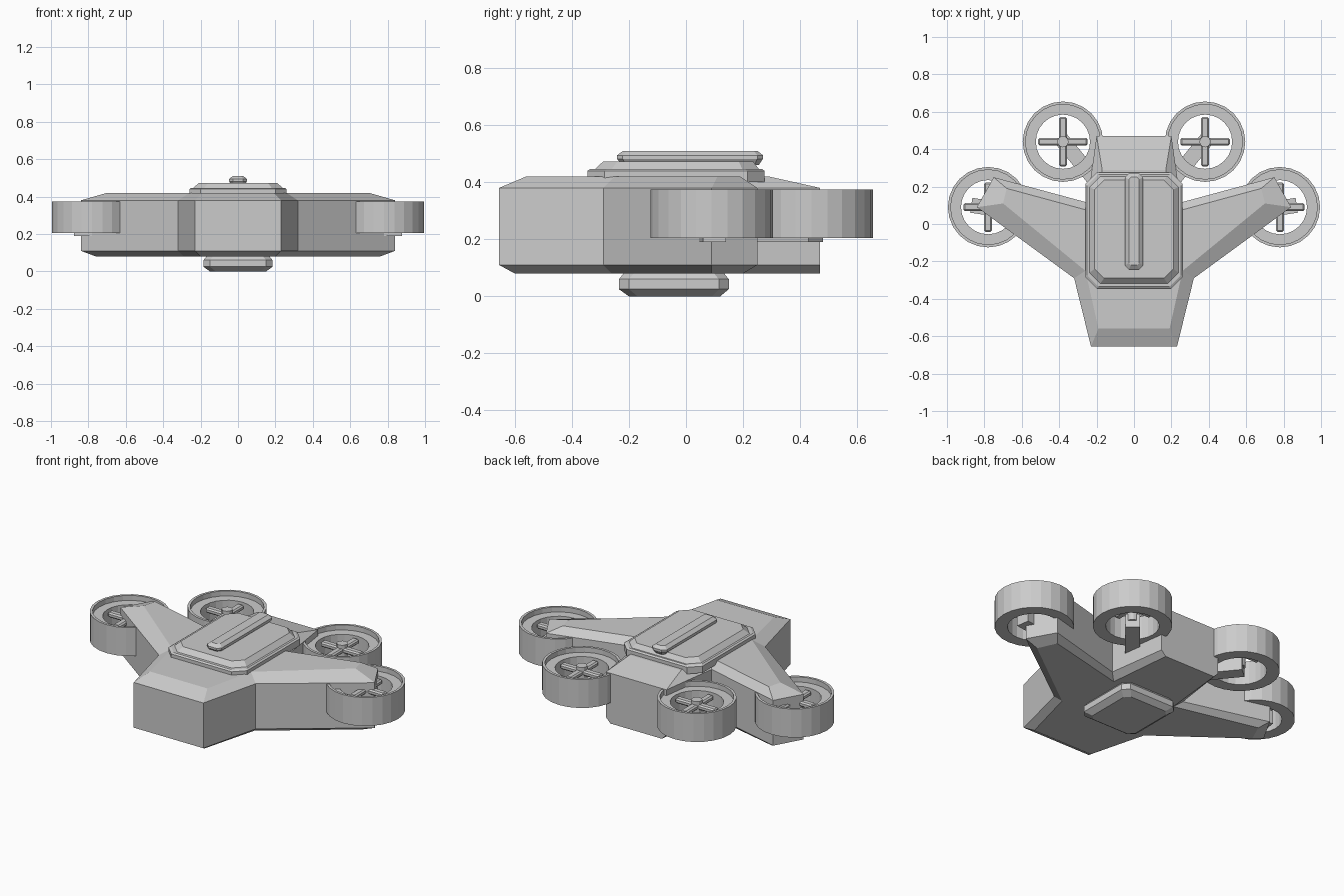
import bpy, bmesh, math
from mathutils import Matrix, Vector

cube = bpy.data.objects.get("Cube")
if cube:
    bpy.data.objects.remove(cube, do_unlink=True)

gray = bpy.data.materials.new("hull_gray")
gray.use_nodes = True
color = (0.6, 0.6, 0.6, 1)
gray.diffuse_color = color
gray.node_tree.nodes["Principled BSDF"].inputs["Base Color"].default_value = color


def finish(bm, name):
    bmesh.ops.recalc_face_normals(bm, faces=bm.faces)
    mesh = bpy.data.meshes.new(name)
    bm.to_mesh(mesh)
    bm.free()
    mesh.materials.append(gray)
    obj = bpy.data.objects.new(name, mesh)
    bpy.context.collection.objects.link(obj)
    return obj


def loft(name, levels):
    """Stack matching plan outlines, given as (outline, z), and cap both ends."""
    bm = bmesh.new()
    rings = [[bm.verts.new((x, y, z)) for x, y in outline] for outline, z in levels]
    n = len(rings[0])
    for low, high in zip(rings, rings[1:]):
        for i in range(n):
            j = (i + 1) % n
            bm.faces.new((low[i], low[j], high[j], high[i]))
    bm.faces.new(rings[0][::-1])
    bm.faces.new(rings[-1])
    return finish(bm, name)


def mirrored(half):
    return half + [(-x, y) for x, y in reversed(half)]


def slab(half_width, front, back, cut):
    """Rectangle plan with cut corners."""
    w = half_width
    return mirrored([(w - cut, front), (w, front + cut), (w, back - cut), (w - cut, back)])


# Hull: nose, swept arms and tail in one chamfered shape
side = mirrored([(.23, -.655), (.32, -.29), (.84, .09), (.75, .25), (.25, .115), (.2, .47)])
top = mirrored([(.19, -.56), (.26, -.25), (.7, .11), (.68, .19), (.2, .06), (.17, .29)])
belly = mirrored([(.2, -.6), (.29, -.26), (.76, .09), (.71, .2), (.21, .08), (.17, .47)])
loft("hull", [(belly, .08), (side, .11), (side, .38), (top, .42)])

# Stepped roof hatch, spine and belly pod
loft("roof_hatch_base", [(slab(.26, -.345, .275, .06), .4),
                         (slab(.26, -.345, .275, .06), .44),
                         (slab(.25, -.335, .265, .06), .447)])
loft("roof_hatch", [(slab(.245, -.325, .26, .06), .44),
                    (slab(.21, -.29, .235, .05), .473)])
loft("roof_spine", [(slab(.033, -.225, .255, .015), .46),
                    (slab(.048, -.242, .27, .02), .482),
                    (slab(.048, -.242, .27, .02), .494),
                    (slab(.028, -.22, .25, .012), .51)])
loft("belly_pod", [(slab(.15, -.2, .12, .03), 0),
                   (slab(.185, -.235, .15, .035), .025),
                   (slab(.185, -.235, .15, .035), .06),
                   (slab(.165, -.215, .13, .035), .085)])


def duct(name, cx, cy):
    """Ring with a raised outer lip and an open centre."""
    profile = [(.215, .205), (.215, .375), (.2, .375), (.2, .345), (.145, .345), (.145, .205)]
    sides = 24
    bm = bmesh.new()
    rings = []
    for k in range(sides):
        a = math.tau * k / sides
        rings.append([bm.verts.new((cx + r * math.cos(a), cy + r * math.sin(a), z))
                      for r, z in profile])
    n = len(profile)
    for k in range(sides):
        here, there = rings[k], rings[(k + 1) % sides]
        for i in range(n):
            j = (i + 1) % n
            bm.faces.new((here[i], there[i], there[j], here[j]))
    finish(bm, name)


def box(name, center, size, angle=0):
    bm = bmesh.new()
    bmesh.ops.create_cube(bm, size=1, matrix=Matrix.Translation(center)
                          @ Matrix.Rotation(angle, 4, "Z") @ Matrix.Diagonal((*size, 1)))
    return finish(bm, name)


def strut(name, start, end):
    a, b = Vector(start), Vector(end)
    d, mid = b - a, (a + b) / 2
    box(name, (mid.x, mid.y, .23), (d.length, .08, .08), math.atan2(d.y, d.x))


def hub(name, cx, cy):
    bm = bmesh.new()
    bmesh.ops.create_cone(bm, cap_ends=True, segments=12, radius1=.03, radius2=.03,
                          depth=.13, matrix=Matrix.Translation((cx, cy, .295)))
    finish(bm, name)


# Four ducted rotors, mirrored left and right
mounts = {"tip": ((.78, .09), (.6, .06), (.87, .1)),
          "rear": ((.38, .44), (.18, .2), (.39, .455))}
for side_name, s in (("left", 1), ("right", -1)):
    for place, (c, start, end) in mounts.items():
        label = side_name + "_" + place
        cx, cy = s * c[0], c[1]
        duct(label + "_duct", cx, cy)
        hub(label + "_hub", cx, cy)
        strut(label + "_strut", (s * start[0], start[1]), (s * end[0], end[1]))
        for k in range(2):
            blade = box(label + "_blades_" + str(k + 1), (cx, cy, .325),
                        (.264, .042, .03), k * math.pi / 2)
            bevel = blade.modifiers.new("edge_bevel", "BEVEL")
            bevel.width = .008
            bevel.segments = 1
